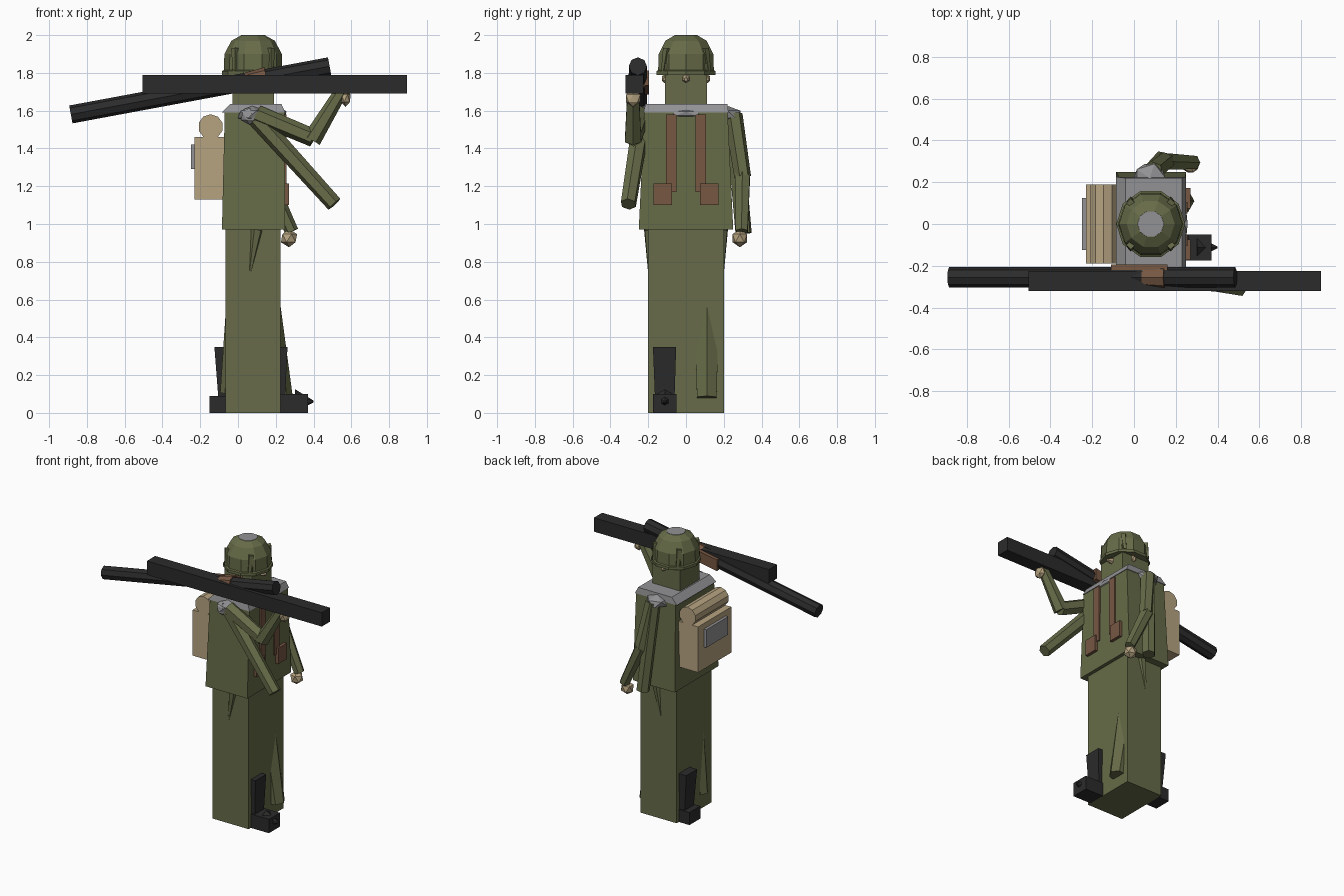
import bpy, bmesh, math
from mathutils import Vector, Matrix

cube = bpy.data.objects.get("Cube")
if cube:
    bpy.data.objects.remove(cube, do_unlink=True)


def material(name, color):
    m = bpy.data.materials.new(name)
    m.use_nodes = True
    rgba = (*color, 1)
    m.diffuse_color = rgba
    m.node_tree.nodes["Principled BSDF"].inputs["Base Color"].default_value = rgba
    return m


GREEN = material("olive green", (0.135, 0.148, 0.065))
BLACK = material("gun black", (0.024, 0.024, 0.025))
TAN = material("tan", (0.47, 0.37, 0.22))
BROWN = material("leather brown", (0.18, 0.095, 0.055))
GREY = material("grey", (0.29, 0.29, 0.3))


def finish(name, bm, mat):
    bmesh.ops.recalc_face_normals(bm, faces=bm.faces)
    mesh = bpy.data.meshes.new(name)
    bm.to_mesh(mesh)
    bm.free()
    mesh.materials.append(mat)
    ob = bpy.data.objects.new(name, mesh)
    bpy.context.collection.objects.link(ob)
    return ob


def block(name, lo, hi, mat, top=None):
    """Box between two corners; top gives other (x0, x1, y0, y1) at the upper face."""
    bm = bmesh.new()
    bmesh.ops.create_cube(bm, size=1)
    for v in bm.verts:
        x, y, z = v.co
        up = z > 0
        x0, x1, y0, y1 = top if (top and up) else (lo[0], hi[0], lo[1], hi[1])
        v.co = (x1 if x > 0 else x0, y1 if y > 0 else y0, hi[2] if up else lo[2])
    return finish(name, bm, mat)


def limb(name, a, b, r1, r2, mat, sides=6):
    """Tapered prism from a to b."""
    a, b = Vector(a), Vector(b)
    d = b - a
    bm = bmesh.new()
    rot = d.to_track_quat('Z', 'Y').to_matrix().to_4x4()
    bmesh.ops.create_cone(bm, cap_ends=True, segments=sides, radius1=r1, radius2=r2,
                          depth=d.length, matrix=Matrix.Translation((a + b) / 2) @ rot)
    return finish(name, bm, mat)


def ball(name, at, size, mat):
    bm = bmesh.new()
    bmesh.ops.create_icosphere(bm, subdivisions=1, radius=1,
                               matrix=Matrix.Translation(at) @ Matrix.Diagonal((*size, 1)))
    return finish(name, bm, mat)


def turned(name, center, profile, mat, sides=10):
    """Faceted solid of revolution from (radius, height) rings."""
    bm = bmesh.new()
    rings = []
    for r, z in profile:
        angles = [math.tau * i / sides for i in range(sides)]
        rings.append([bm.verts.new((center[0] + r * math.cos(t), center[1] + r * math.sin(t), z))
                      for t in angles])
    for p, q in zip(rings, rings[1:]):
        for i in range(sides):
            j = (i + 1) % sides
            bm.faces.new((p[i], p[j], q[j], q[i]))
    bm.faces.new(rings[0])
    bm.faces.new(rings[-1])
    return finish(name, bm, mat)


# Body
block("trousers", (-0.065, -0.2, 0), (0.225, 0.2, 0.97), GREEN)
block("jacket", (-0.085, -0.25, 0.97), (0.25, 0.25, 1.6), GREEN, (-0.07, 0.245, -0.22, 0.22))
block("collar", (-0.085, -0.225, 1.59), (0.25, 0.225, 1.635), GREY, (-0.04, 0.23, -0.215, 0.22))
ball("collar_front", (0.23, 0, 1.585), (0.03, 0.1, 0.025), GREY)
block("head", (-0.03, -0.11, 1.63), (0.19, 0.11, 1.85), GREEN)

# Face and helmet
limb("nose", (0.18, 0, 1.77), (0.225, 0, 1.765), 0.025, 0.01, TAN)
turned("helmet", (0.08, 0), [(0.165, 1.79), (0.165, 1.81), (0.155, 1.815), (0.152, 1.9),
                             (0.115, 1.97), (0.065, 1.998)], GREEN)
turned("helmet_cap", (0.08, 0), [(0.065, 1.994), (0.063, 2.0)], GREY)
for side, s in (("left", 1), ("right", -1)):
    ball(side + "_ear", (0.1, 0.115 * s, 1.77), (0.02, 0.015, 0.025), TAN)
    for end, x in (("front", 0.175), ("back", -0.015)):
        limb(f"{side}_{end}_helmet_strap", (x, 0.12 * s, 1.81), (x, 0.1 * s, 1.93),
             0.012, 0.022, GREEN, 4)
    # Shoulder, hip fold and chest gear
    ball(side + "_shoulder", (0.075, 0.22 * s, 1.58), (0.085, 0.08, 0.045), GREY)
    limb(side + "_hip_fold", (0.1, 0.19 * s, 0.97), (0.06, 0.195 * s, 0.72), 0.035, 0.004, GREEN)
    y0, y1 = sorted((0.05 * s, 0.105 * s))
    block(side + "_chest_strap", (0.24, y0, 1.17), (0.257, y1, 1.58), BROWN)
    y0, y1 = sorted((0.075 * s, 0.172 * s))
    block(side + "_pouch", (0.24, y0, 1.1), (0.27, y1, 1.215), BROWN)

# Legs and boots
limb("left_leg", (0.12, 0.11, 0.75), (0.23, 0.11, 0.08), 0.08, 0.06, GREEN)
limb("right_leg", (0.03, -0.11, 0.75), (-0.045, -0.11, 0.1), 0.08, 0.05, GREEN)
block("right_boot_shaft", (0.14, -0.165, 0.1), (0.25, -0.06, 0.35), BLACK,
      (0.14, 0.262, -0.175, -0.052))
block("right_boot_foot", (0.1, -0.175, 0), (0.37, -0.05, 0.1), BLACK)
limb("right_boot_toe", (0.3, -0.112, 0.065), (0.4, -0.112, 0.06), 0.06, 0.005, BLACK)
block("left_boot_shaft", (-0.105, 0.06, 0.09), (0, 0.165, 0.35), BLACK,
      (-0.125, 0, 0.052, 0.175))
block("left_boot_foot", (-0.15, 0.05, 0), (0.1, 0.175, 0.09), BLACK)

# Right arm, raised to carry the weapons
limb("right_sleeve", (0.08, -0.23, 1.58), (0.51, -0.305, 1.105), 0.05, 0.043, GREEN)
limb("right_upper_arm", (0.1, -0.24, 1.58), (0.4, -0.28, 1.455), 0.05, 0.048, GREEN)
limb("right_forearm", (0.39, -0.28, 1.445), (0.545, -0.28, 1.7), 0.05, 0.035, GREEN)
ball("right_hand", (0.57, -0.28, 1.665), (0.03, 0.045, 0.045), TAN)
ball("right_shoulder_knot", (0.06, -0.26, 1.57), (0.05, 0.03, 0.045), GREY)

# Left arm, hanging
limb("left_sleeve", (0.08, 0.25, 1.58), (0.13, 0.305, 0.95), 0.045, 0.045, GREEN)
limb("left_upper_arm", (0.09, 0.25, 1.58), (0.15, 0.3, 1.25), 0.05, 0.045, GREEN)
limb("left_forearm", (0.145, 0.3, 1.26), (0.285, 0.295, 0.96), 0.045, 0.036, GREEN)
ball("left_hand", (0.27, 0.285, 0.925), (0.048, 0.045, 0.048), TAN)

# Backpack with bedroll
block("backpack", (-0.23, -0.19, 1.13), (-0.075, 0.19, 1.46), TAN)
limb("bedroll", (-0.145, -0.19, 1.515), (-0.145, 0.19, 1.515), 0.066, 0.066, TAN, 10)
block("backpack_panel", (-0.25, -0.125, 1.29), (-0.22, 0.125, 1.42), GREY)

# Shouldered weapons
block("square_tube", (-0.505, -0.32, 1.69), (0.895, -0.225, 1.79), BLACK)
limb("round_tube", (-0.885, -0.255, 1.58), (0.485, -0.255, 1.835), 0.048, 0.048, BLACK, 8)
limb("tube_wrap", (-0.09, -0.255, 1.728), (0.15, -0.255, 1.773), 0.035, 0.058, BROWN, 8)
wrap = block("tube_rest", (-0.11, -0.22, 1.68), (0.16, -0.195, 1.76), BROWN)
for v in wrap.data.vertices:
    v.co.z += 0.03 + 0.18 * (v.co.x - 0.03)
